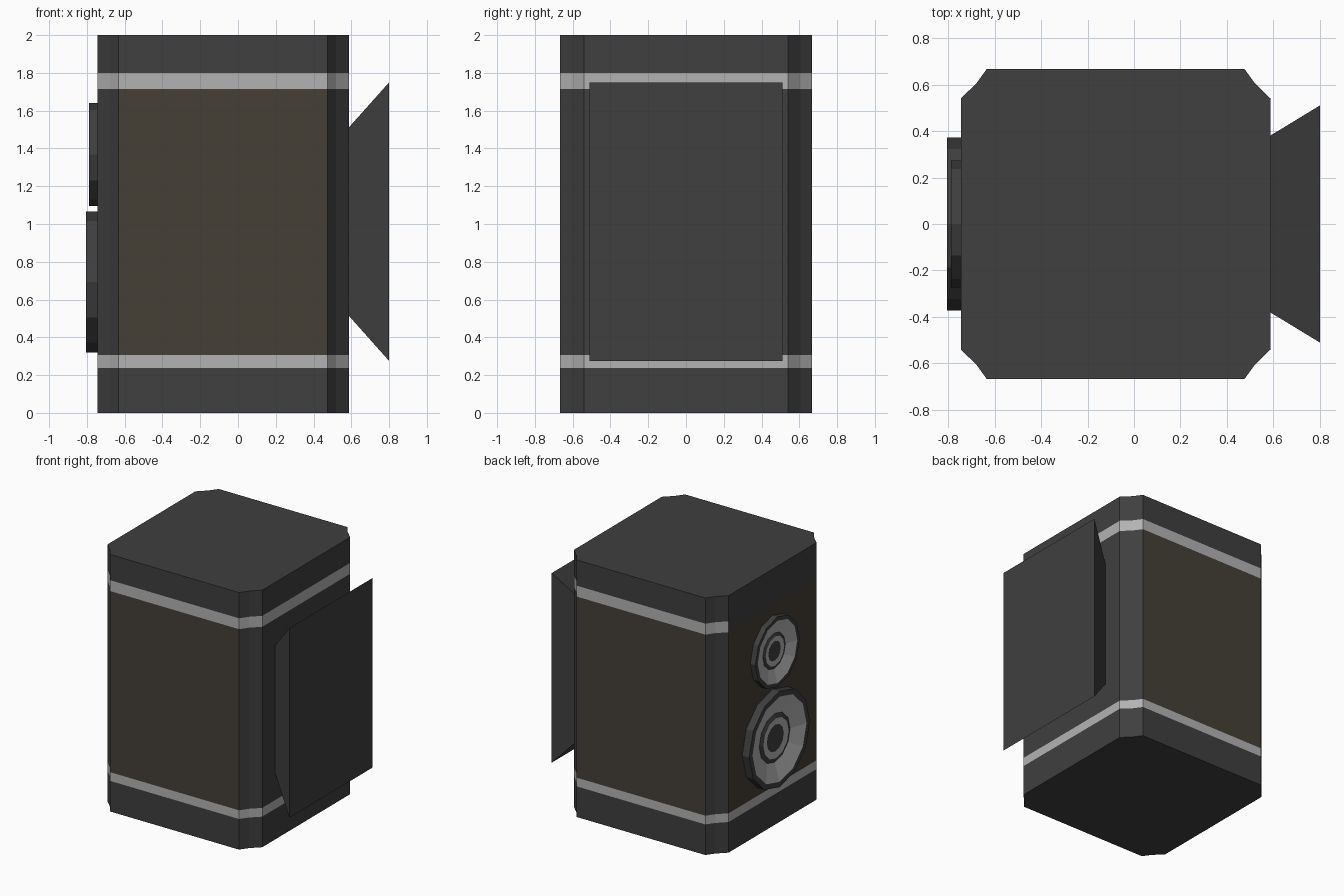
import bpy, bmesh
from math import sin, cos, pi

if "Cube" in bpy.data.objects:
    bpy.data.objects.remove(bpy.data.objects["Cube"])


def material(name, rgb):
    m = bpy.data.materials.new(name)
    m.diffuse_color = (*rgb, 1)
    m.use_nodes = True
    m.node_tree.nodes["Principled BSDF"].inputs["Base Color"].default_value = m.diffuse_color
    return m


DARK, LIGHT, WOOD = 0, 1, 2
MATS = [material("dark_grey", (0.05, 0.05, 0.05)),
        material("light_trim", (0.45, 0.45, 0.45)),
        material("brown_panel", (0.06, 0.05, 0.037))]


def loft(name, rings, pick):
    """Skin closed rings of points, cap both ends; pick(step, side) gives the material."""
    bm = bmesh.new()
    rows = [[bm.verts.new(p) for p in ring] for ring in rings]
    n = len(rows[0])
    for k in range(len(rows) - 1):
        for i in range(n):
            j = (i + 1) % n
            f = bm.faces.new((rows[k][i], rows[k][j], rows[k + 1][j], rows[k + 1][i]))
            f.material_index = pick(k, i)
    bm.faces.new(rows[0][::-1])
    end = bm.faces.new(rows[-1])
    end.material_index = DARK
    bmesh.ops.recalc_face_normals(bm, faces=bm.faces)
    me = bpy.data.meshes.new(name)
    bm.to_mesh(me)
    bm.free()
    for m in MATS:
        me.materials.append(m)
    ob = bpy.data.objects.new(name, me)
    bpy.context.collection.objects.link(ob)
    return ob


# Cabinet: notched-corner outline, mirrored to four corners, stacked in bands
CX, HX = -0.079, 0.666
corner = [(HX, 0.54), (HX - 0.067, 0.605), (HX - 0.112, 0.667)]
left_back = [(-x, y) for x, y in reversed(corner)]
half = corner + left_back
outline = half + [(-x, -y) for x, y in half]
levels = [0, 0.238, 0.306, 1.715, 1.8, 2]


def cabinet_colour(band, side):
    # sides: 2 = back, 5 = left, 8 = front, 11 = right
    if band == 2 and side in (2, 5, 8):
        return WOOD
    if band == 1 or (band == 3 and side != 5):
        return LIGHT
    return DARK


loft("cabinet", [[(x + CX, y, z) for x, y in outline] for z in levels], cabinet_colour)


# Flared panel on the right side
def rectangle(x, hy, z0, z1):
    return [(x, -hy, z0), (x, hy, z0), (x, hy, z1), (x, -hy, z1)]


loft("flared_panel", [rectangle(0.586, 0.38, 0.515, 1.51),
                      rectangle(0.80, 0.51, 0.275, 1.75)], lambda k, i: DARK)


# Speaker drivers on the left side: twelve-sided turned profiles
def driver(name, z, radius, depth):
    profile = [(1, 0), (1, 1), (0.89, 1), (0.51, 0.3), (0.42, 0.5), (0.28, 0.4), (0.25, 0.4)]
    colours = [DARK, DARK, LIGHT, DARK, LIGHT, DARK]
    rings = [[(-0.745 - d * depth, radius * r * cos(a * pi / 6), z + radius * r * sin(a * pi / 6))
              for a in range(12)] for r, d in profile]
    return loft(name, rings, lambda k, i: colours[k])


driver("large_driver", 0.692, 0.373, 0.06)
driver("small_driver", 1.367, 0.273, 0.043)
